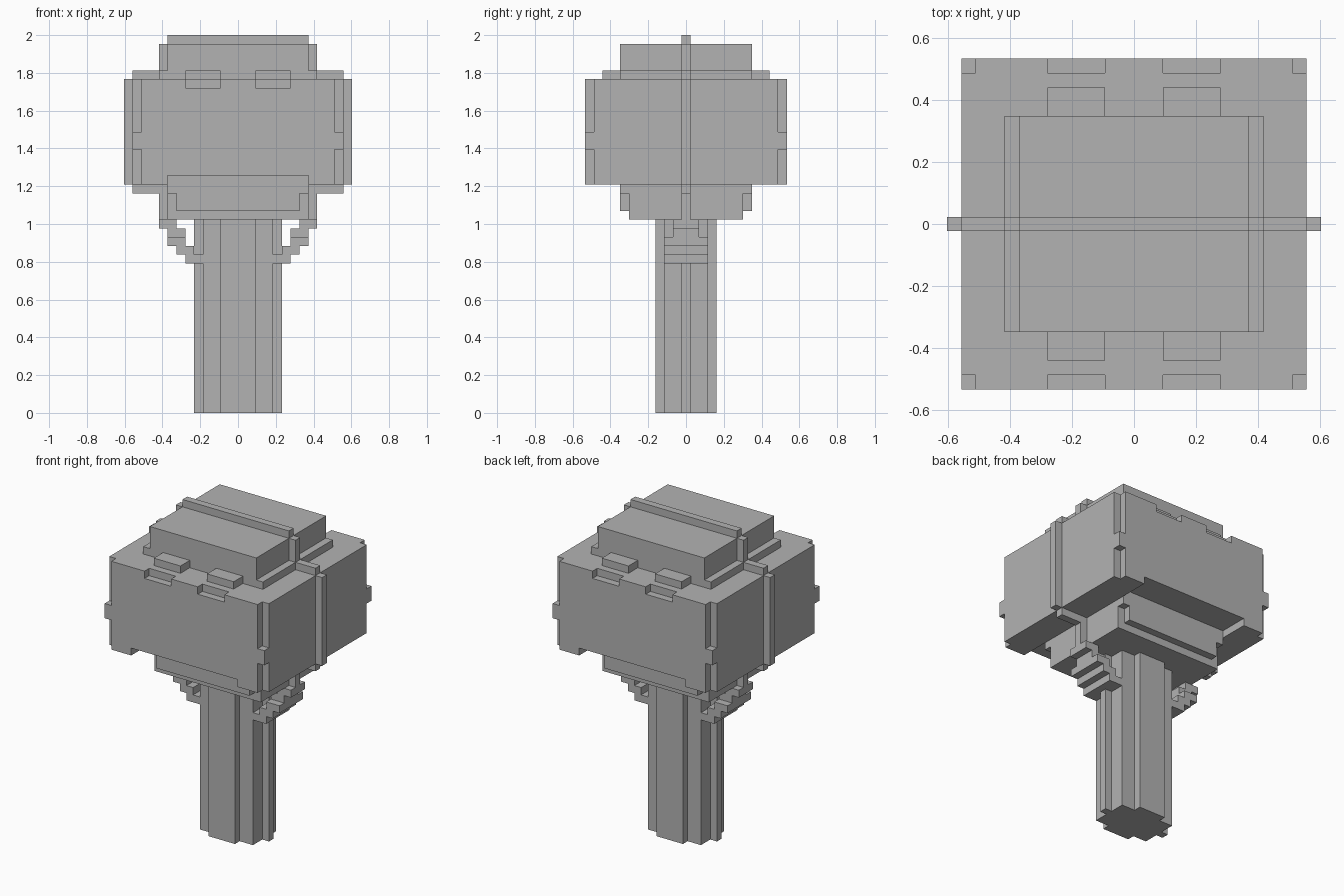
import bpy
import bmesh
from mathutils import Vector

cube = bpy.data.objects.get("Cube")
if cube:
    bpy.data.objects.remove(cube, do_unlink=True)

U = 2 / 43  # one block of the model

stone = bpy.data.materials.new("plain_grey")
stone.use_nodes = True
grey = (0.45, 0.45, 0.45, 1)
stone.diffuse_color = grey
stone.node_tree.nodes["Principled BSDF"].inputs["Base Color"].default_value = grey


def add_box(bm, x0, x1, y0, y1, z0, z1):
    verts = bmesh.ops.create_cube(bm, size=1)["verts"]
    size = Vector((x1 - x0, y1 - y0, z1 - z0))
    mid = Vector((x0 + x1, y0 + y1, z0 + z1)) / 2
    for v in verts:
        v.co = Vector(a * s + m for a, s, m in zip(v.co, size, mid)) * U


def make_part(name, centred=(), sides=(), quarters=()):
    """centred: (half x, half y, z0, z1); sides: (x0, x1, half y, z0, z1)
    mirrored in x; quarters: full boxes mirrored in x and y."""
    bm = bmesh.new()
    for x, y, z0, z1 in centred:
        add_box(bm, -x, x, -y, y, z0, z1)
    for x0, x1, y, z0, z1 in sides:
        add_box(bm, x0, x1, -y, y, z0, z1)
        add_box(bm, -x1, -x0, -y, y, z0, z1)
    for x0, x1, y0, y1, z0, z1 in quarters:
        for xa, xb in ((x0, x1), (-x1, -x0)):
            for ya, yb in ((y0, y1), (-y1, -y0)):
                add_box(bm, xa, xb, ya, yb, z0, z1)
    mesh = bpy.data.meshes.new(name)
    bm.to_mesh(mesh)
    bm.free()
    mesh.materials.append(stone)
    obj = bpy.data.objects.new(name, mesh)
    bpy.context.collection.objects.link(obj)
    return obj


def carve(obj, cutter):
    mod = obj.modifiers.new("carve", "BOOLEAN")
    mod.operation = "DIFFERENCE"
    mod.solver = "EXACT"
    mod.object = cutter
    bpy.context.view_layer.objects.active = obj
    bpy.ops.object.modifier_apply(modifier=mod.name)
    bpy.data.objects.remove(cutter, do_unlink=True)


# Handle: stepped cross-section
make_part("handle", centred=[(2, 3.5, 0, 22.5), (4, 2.5, 0, 22.5), (5, 0.5, 0, 22.5)])

# Head: big block with chipped corners, rim notches and lower cut-outs
head = make_part("head", centred=[(12, 11.5, 26, 38)])
cuts = make_part("head_cutter", quarters=[
    (11, 13, 10.5, 13, 32, 39),
    (11, 13, 10.5, 13, 25, 30),
    (2, 6, 10.5, 13, 37, 39),
])
cuts.hide_render = True
carve(head, cuts)
undercut = make_part("undercut_cutter")
bm = bmesh.new()
for y0, y1 in ((7.5, 13), (-13, -7.5)):
    add_box(bm, -8, 8, y0, y1, 25, 27)
bm.to_mesh(undercut.data)
bm.free()
undercut.hide_render = True
carve(head, undercut)

# Cap on top of the head, with side ledges and small studs
make_part("cap", centred=[(8, 7.5, 38, 42), (9, 7.5, 38, 39)])
make_part("studs", quarters=[(2, 6, 7.5, 9.5, 38, 39)])

# Collar under the head
make_part("collar", centred=[(8, 6.5, 22, 27), (7, 7.5, 23, 27), (8, 7.5, 25, 27)])

# Thin band running round the middle
make_part("band",
          centred=[(8, 0.5, 42, 43), (9, 0.5, 39, 42), (12, 0.5, 38, 39)],
          sides=[(12, 13, 0.5, 26, 38), (8, 12, 0.5, 25, 26), (8, 9, 0.5, 21, 25)])

# Stepped brackets between collar and handle
make_part("brackets", sides=[
    (8, 9, 1.5, 21, 22),
    (7, 8, 1.5, 20, 22), (7, 8, 2.5, 19, 20),
    (6, 7, 1.5, 20, 21), (6, 7, 2.5, 18, 20),
    (5, 6, 2.5, 17, 19), (4, 5, 2.5, 17, 18),
])
